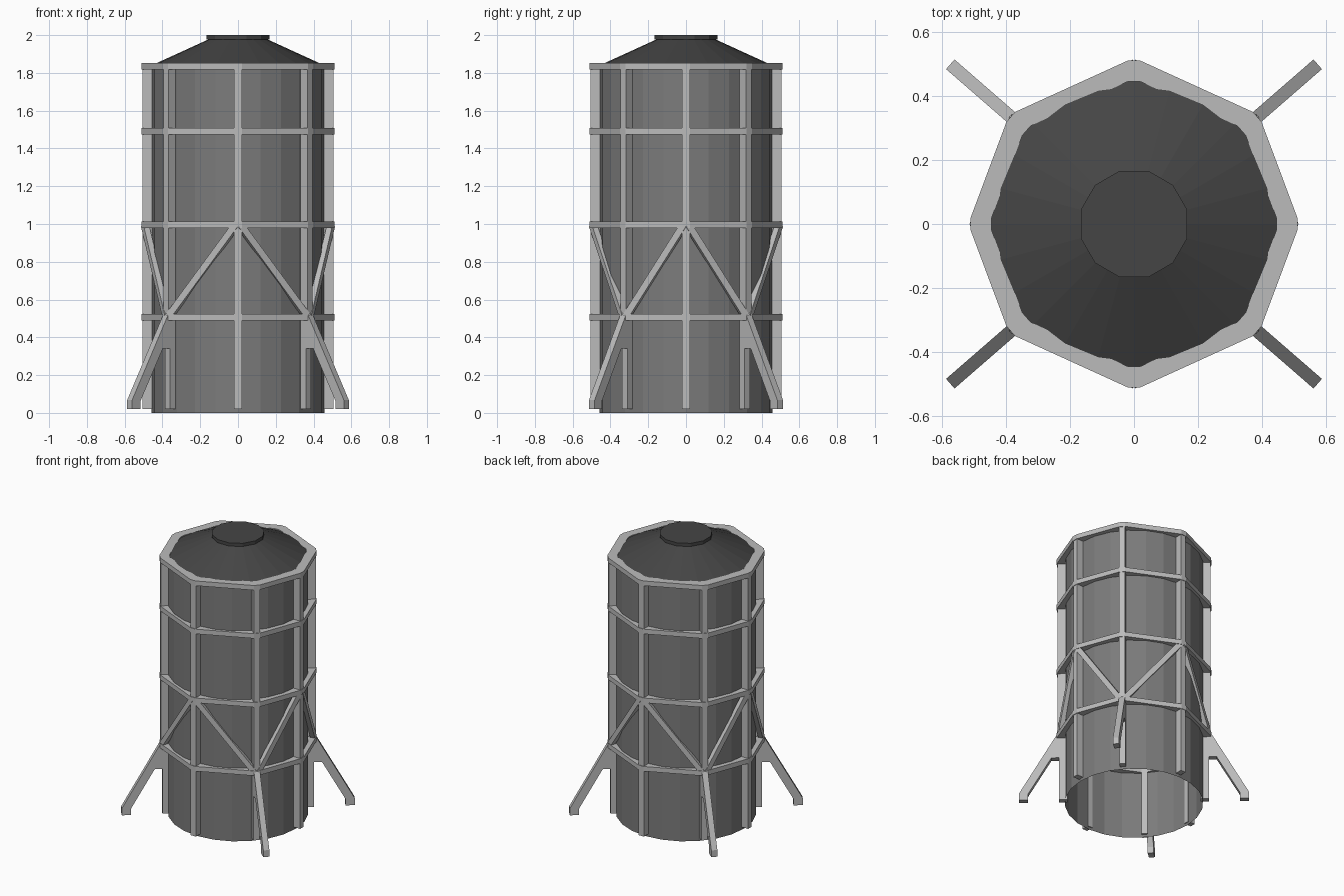
import bpy, bmesh
from math import cos, sin, pi, radians
from mathutils import Vector

if "Cube" in bpy.data.objects:
    bpy.data.objects.remove(bpy.data.objects["Cube"])

def material(name, v):
    m = bpy.data.materials.new(name)
    m.diffuse_color = (v, v, v, 1)
    m.use_nodes = True
    m.node_tree.nodes["Principled BSDF"].inputs["Base Color"].default_value = m.diffuse_color
    return m

LIGHT = material("frame_grey", 0.5)
MID = material("tank_grey", 0.2)
DARK = material("roof_grey", 0.06)

# Post directions: four on the axes, four near the diagonals
DIAG = [radians(a) for a in (41, 139, 221, 319)]
AXIS = [radians(a) for a in (0, 90, 180, 270)]
ALL = sorted(DIAG + AXIS)
R, W = 0.51, 0.02          # outer frame radius, half width of members

def finish(name, bm, mat):
    bmesh.ops.recalc_face_normals(bm, faces=bm.faces)
    me = bpy.data.meshes.new(name)
    bm.to_mesh(me)
    bm.free()
    me.materials.append(mat)
    ob = bpy.data.objects.new(name, me)
    bpy.context.collection.objects.link(ob)
    return ob

def polar(r, a, z, side=0.0):
    return Vector((r * cos(a) - side * sin(a), r * sin(a) + side * cos(a), z))

def lathe(name, profile, n, mat, offset=0.0, cap=False):
    bm = bmesh.new()
    rings = [[bm.verts.new(polar(r, offset + 2 * pi * i / n, z)) for i in range(n)]
             for r, z in profile]
    for a, b in zip(rings, rings[1:]):
        for i in range(n):
            j = (i + 1) % n
            bm.faces.new((a[i], a[j], b[j], b[i]))
    if cap:
        bm.faces.new(rings[-1])
    return finish(name, bm, mat)

def radial_plate(name, a, profile):
    """Extrude an (r, z) outline across the width of a member."""
    bm = bmesh.new()
    s0, s1 = [[bm.verts.new(polar(r, a, z, s)) for r, z in profile] for s in (-W, W)]
    bm.faces.new(s0)
    bm.faces.new(s1)
    for i in range(len(profile)):
        j = (i + 1) % len(profile)
        bm.faces.new((s0[i], s0[j], s1[j], s1[i]))
    return finish(name, bm, LIGHT)

def ring(name, z0, z1):
    """Octagonal band with clipped corners, reaching in to the tank wall."""
    bm = bmesh.new()
    loops = []
    for r, z in ((0.445, z0), (R, z0), (R, z1), (0.445, z1)):
        loop = []
        for a in ALL:
            for s in (-W, W):
                p = polar(r, a, z, s)
                if r < 0.5:
                    p.xy = p.xy.normalized() * r
                loop.append(bm.verts.new(p))
        loops.append(loop)
    n = len(loops[0])
    for k in range(4):
        a, b = loops[k], loops[(k + 1) % 4]
        for i in range(n):
            j = (i + 1) % n
            bm.faces.new((a[i], a[j], b[j], b[i]))
    return finish(name, bm, LIGHT)

def brace(name, p, q, w, d):
    """Rectangular bar lying in the plane of one octagon side."""
    axis = (q - p).normalized()
    mid = (p + q) / 2
    flat = Vector((q.x - p.x, q.y - p.y, 0)).normalized()
    out = flat.cross(Vector((0, 0, 1)))
    if out.dot(mid) < 0:
        out = -out
    side = axis.cross(out)
    bm = bmesh.new()
    ends = [[bm.verts.new(c + side * w * u + out * d * v)
             for u, v in ((-1, -1), (1, -1), (1, 1), (-1, 1))] for c in (p, q)]
    bm.faces.new(ends[0])
    bm.faces.new(ends[1])
    for i in range(4):
        j = (i + 1) % 4
        bm.faces.new((ends[0][i], ends[0][j], ends[1][j], ends[1][i]))
    return finish(name, bm, LIGHT)

# Tank wall (open below), conical roof and its cap
lathe("tank_wall", [(0.457, 0), (0.457, 1.84)], 24, MID)
lathe("roof_cone", [(0.457, 1.84), (0.15, 1.98)], 24, DARK)
lathe("roof_cap", [(0.145, 1.977), (0.172, 1.977), (0.172, 2.0)], 12, DARK,
      offset=pi / 12, cap=True)

# Horizontal bands
for i, z in enumerate((0.49, 0.98, 1.473, 1.818)):
    ring(f"band_{i + 1}", z, z + 0.034)

# Straight posts on the axes
for i, a in enumerate(AXIS):
    radial_plate(f"post_{i + 1}", a, [(0.45, 0.02), (R - 0.004, 0.02),
                                      (R - 0.004, 1.83), (0.45, 1.83)])

# Diagonal posts with splayed legs
for i, a in enumerate(DIAG):
    radial_plate(f"upper_post_{i + 1}", a, [(0.445, 0.5), (R - 0.004, 0.5),
                                            (R - 0.004, 1.83), (0.445, 1.83)])
    radial_plate(f"splayed_leg_{i + 1}", a, [
        (0.44, 0.02), (0.495, 0.02), (0.495, 0.34), (0.545, 0.34), (0.70, 0.065),
        (0.70, 0.02), (0.76, 0.02), (0.76, 0.068), (R, 0.515), (0.44, 0.515)])

# Cross braces from each axis post down to both neighbouring legs
for i, a in enumerate(ALL):
    b = ALL[(i + 1) % 8]
    za, zb = (0.995, 0.51) if i % 2 == 0 else (0.51, 0.995)
    brace(f"brace_{i + 1}", polar(0.493, a, za, 0.01), polar(0.493, b, zb, -0.01),
          0.018, 0.016)
